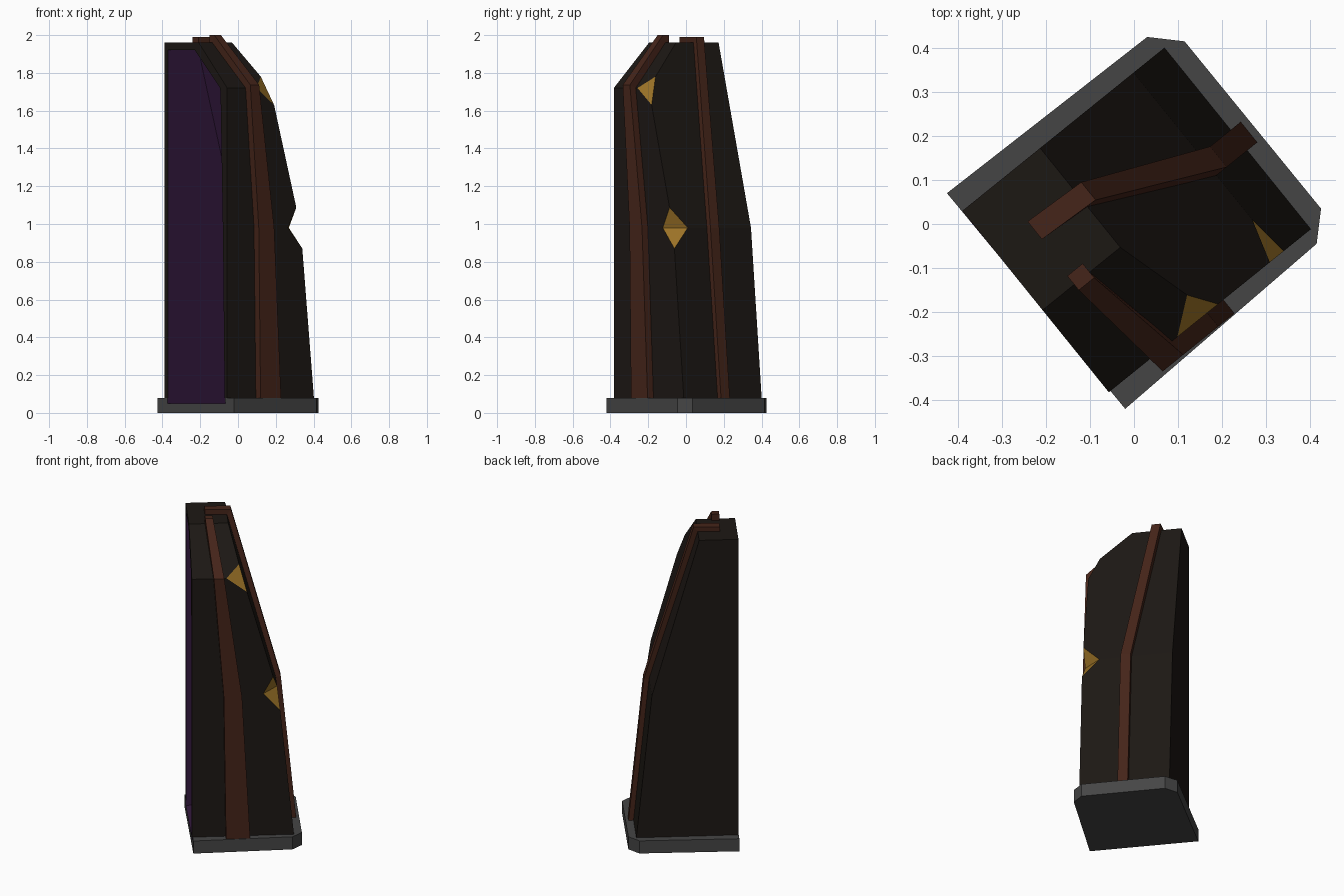
import bpy, bmesh
from mathutils import Vector

if "Cube" in bpy.data.objects:
    bpy.data.objects.remove(bpy.data.objects["Cube"])

# Local frame: a runs along the open flat face, b is depth away from it
U, N, Z = Vector((.628, -.778, 0)), Vector((.778, .628, 0)), Vector((0, 0, 1))
O = Vector((-.39, .03, 0))


def P(a, b, z):
    return O + U * a + N * b + Z * z


def mat(name, col):
    m = bpy.data.materials.new(name)
    m.diffuse_color = (*col, 1)
    m.use_nodes = True
    m.node_tree.nodes["Principled BSDF"].inputs["Base Color"].default_value = m.diffuse_color
    return m


WOOD = mat("dark_wood", (.012, .009, .007))
TRIM = mat("red_wood", (.06, .018, .010))
GOLD = mat("gold", (.33, .17, .02))
LINING = mat("purple_lining", (.035, .010, .05))
STONE = mat("dark_grey", (.06, .06, .06))


def finish(bm, name, *mats):
    bmesh.ops.recalc_face_normals(bm, faces=bm.faces[:])
    me = bpy.data.meshes.new(name)
    bm.to_mesh(me)
    bm.free()
    for m in mats:
        me.materials.append(m)
    ob = bpy.data.objects.new(name, me)
    bpy.context.collection.objects.link(ob)
    return ob


def hull(points):
    bm = bmesh.new()
    for p in points:
        bm.verts.new(p)
    r = bmesh.ops.convex_hull(bm, input=bm.verts[:])
    loose = [v for v in bm.verts if not v.link_faces]
    bmesh.ops.delete(bm, geom=loose, context='VERTS')
    bmesh.ops.dissolve_limit(bm, angle_limit=.01, verts=bm.verts[:], edges=bm.edges[:])
    bmesh.ops.recalc_face_normals(bm, faces=bm.faces[:])
    return bm


def chip(bm, p, q, r):
    """Slice a corner off along the plane p, q, r and cap it in gold."""
    n = (q - p).cross(r - p).normalized()
    if n.dot(P(.2, .1, p.z) - p) > 0:
        n = -n
    bmesh.ops.bisect_plane(bm, geom=bm.verts[:] + bm.edges[:] + bm.faces[:], dist=1e-5,
                           plane_co=p, plane_no=n, clear_outer=True)
    open_edges = [e for e in bm.edges if e.is_boundary]
    for f in bmesh.ops.holes_fill(bm, edges=open_edges, sides=0)['faces']:
        f.material_index = 1


def quad(z, w, d):
    return [P(0, 0, z), P(w, 0, z), P(w, d, z), P(0, d, z)]


# Body shell: two convex halves, with chipped corners
W, MID = .53, .98
lower = hull(quad(.08, W, .59) + quad(MID, W, .50))
upper = hull(quad(MID, W, .50) + [P(W, 0, 1.72), P(W, .294, 1.72)] + quad(1.96, .29, .227))
L, R = P(W, .413, MID), P(.43, .50, MID)
chip(lower, L, R, P(W, .511, .87))
chip(upper, L, R, P(W, .470, 1.087))
chip(upper, P(W, .319, 1.63), P(W, .20, 1.72), P(.47, .277, 1.78))
tmp = bpy.data.meshes.new("tmp")
upper.to_mesh(tmp)
upper.free()
lower.from_mesh(tmp)
bpy.data.meshes.remove(tmp)
caps = [f for f in lower.faces if all(abs(v.co.z - MID) < 1e-4 for v in f.verts)]
bmesh.ops.delete(lower, geom=caps, context='FACES')
bmesh.ops.remove_doubles(lower, verts=lower.verts[:], dist=2e-4)
body = finish(lower, "body", WOOD, GOLD)

# Base slab
outline = [(-.425, .07), (.03, .425), (.115, .415), (.425, .035), (.415, -.045), (-.02, -.42)]
base = finish(hull([Vector((x, y, z)) for x, y in outline for z in (0, .08)]), "base", STONE)

# Hollow interior, carved from the flat side
cavity_pts = []
for z, front, back, d in [(.05, .515, .44, .55), (MID, .50, .43, .47),
                          (1.72, .48, .42, .264), (1.92, .265, .22, .208)]:
    cavity_pts += [P(.03, -.05, z), P(front, -.05, z), P(back, d, z), P(.03, d, z)]
cutter = finish(hull(cavity_pts), "cavity_cutter", LINING)
cutter.hide_render = True
for ob in (body, base):
    m = ob.modifiers.new("hollow", 'BOOLEAN')
    m.operation, m.solver, m.object = 'DIFFERENCE', 'EXACT', cutter
    m.material_mode = 'TRANSFER'
    bpy.context.view_layer.objects.active = ob
    bpy.ops.object.modifier_apply(modifier=m.name)
bpy.data.objects.remove(cutter)


def strip(name, side, path, height):
    """Loft a rectangular band along (point, outward, width) stations."""
    bm = bmesh.new()
    rings = []
    for p, out, w in path:
        s = side * w / 2
        rings.append([bm.verts.new(c) for c in (p - s - out * .01, p + s - out * .01,
                                                p + s + out * height, p - s + out * height)])
    for r, q in zip(rings, rings[1:]):
        for i in range(4):
            j = (i + 1) % 4
            bm.faces.new((r[i], r[j], q[j], q[i]))
    bm.faces.new(rings[0])
    bm.faces.new(rings[-1])
    return finish(bm, name, TRIM)


# Raised trim bands
strip("back_band", U, [(P(.27, .59, .07), N, .06), (P(.27, .50, MID), N, .06),
                       (P(.145, .227, 1.96), N * .8 + Z, .052), (P(.138, .10, 1.96), Z, .052)], .03)
strip("side_band", N, [(P(W, .265, .07), U, .14), (P(W, .235, MID), U, .105),
                       (P(W, .155, 1.72), U + Z * .41, .06),
                       (P(.29, .115, 1.96), U * .41 + Z, .045), (P(.265, .115, 1.96), Z, .045)], .04)
